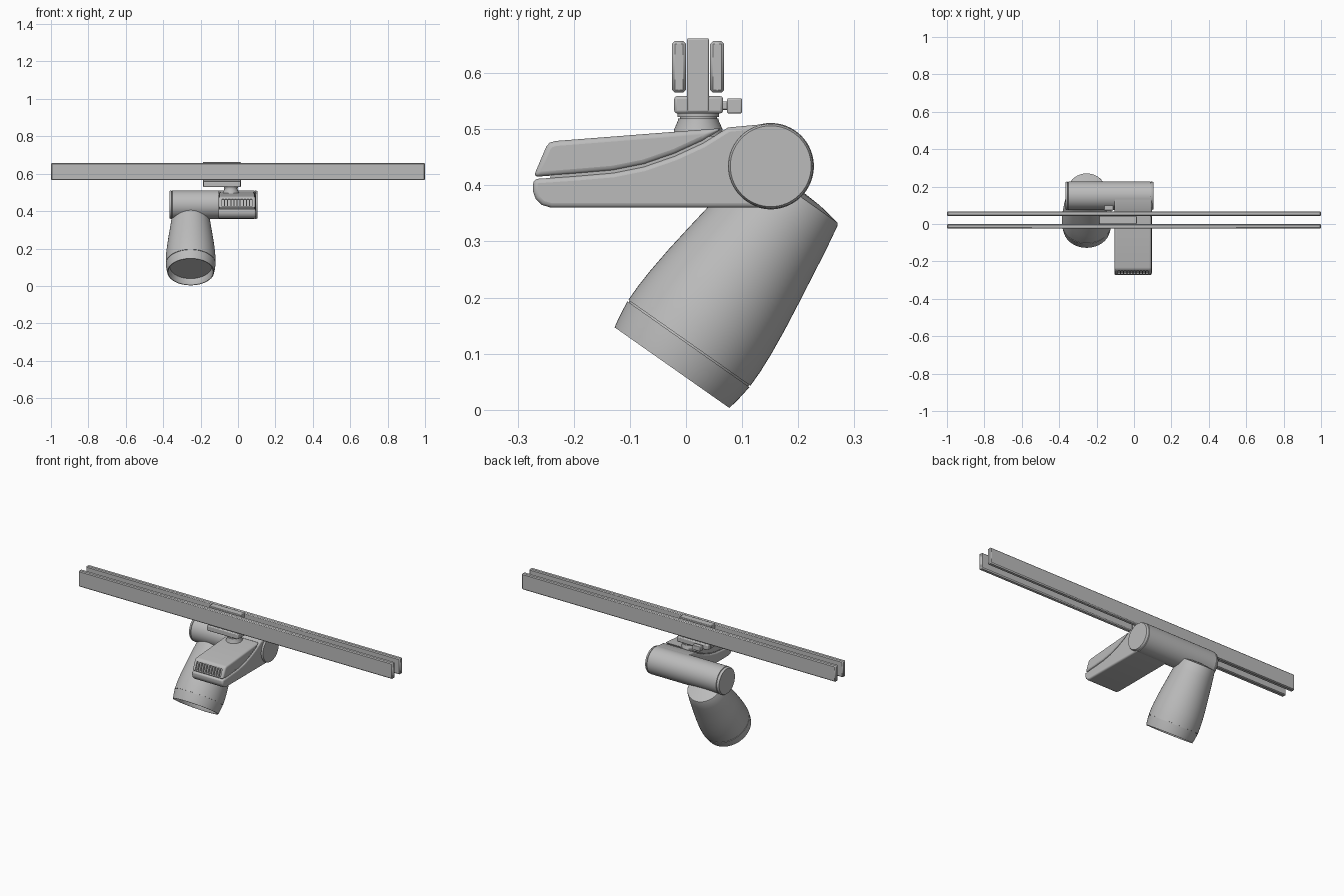
import bpy, bmesh, math
from mathutils import Matrix, Vector

if "Cube" in bpy.data.objects:
    bpy.data.objects.remove(bpy.data.objects["Cube"])

grey = bpy.data.materials.new("satin grey")
grey.use_nodes = True
COLOUR = (0.5, 0.5, 0.5, 1)
grey.diffuse_color = COLOUR
grey.node_tree.nodes["Principled BSDF"].inputs["Base Color"].default_value = COLOUR


def finish(name, bm, bevel=0, segments=3, smooth=True):
    bmesh.ops.recalc_face_normals(bm, faces=bm.faces)
    mesh = bpy.data.meshes.new(name)
    bm.to_mesh(mesh)
    bm.free()
    mesh.materials.append(grey)
    obj = bpy.data.objects.new(name, mesh)
    bpy.context.collection.objects.link(obj)
    if bevel:
        mod = obj.modifiers.new("Bevel", "BEVEL")
        mod.width, mod.segments = bevel, segments
        mod.limit_method, mod.angle_limit = "ANGLE", math.radians(40)
    if smooth:
        bpy.ops.object.select_all(action="DESELECT")
        obj.select_set(True)
        bpy.context.view_layer.objects.active = obj
        bpy.ops.object.shade_smooth_by_angle(angle=math.radians(35))
    return obj


def add_box(bm, x, y, z, turn=Matrix()):
    """Box between the (min, max) pairs."""
    size = Matrix.Diagonal((x[1] - x[0], y[1] - y[0], z[1] - z[0], 1))
    mid = Matrix.Translation([sum(p) / 2 for p in (x, y, z)])
    bmesh.ops.create_cube(bm, size=1, matrix=mid @ turn @ size)


def box(name, x, y, z, bevel=0.0, segments=1):
    bm = bmesh.new()
    add_box(bm, x, y, z)
    return finish(name, bm, bevel, segments)


def extrude_x(name, profile, x0, x1, bevel=0.0):
    """Extrude a (y, z) outline along x."""
    bm = bmesh.new()
    face = bm.faces.new([bm.verts.new((x0, y, z)) for y, z in profile])
    new = bmesh.ops.extrude_face_region(bm, geom=[face])["geom"]
    verts = [v for v in new if isinstance(v, bmesh.types.BMVert)]
    bmesh.ops.translate(bm, verts=verts, vec=(x1 - x0, 0, 0))
    return finish(name, bm, bevel)


def lathe(name, profile, origin, axis, sides=64):
    """Turn a (distance, radius) profile round an axis."""
    turn = Vector(axis).to_track_quat("Z", "Y").to_matrix().to_4x4()
    place = Matrix.Translation(origin) @ turn
    bm = bmesh.new()
    rings = []
    for t, r in profile:
        count = sides if r else 1
        rings.append([bm.verts.new(place @ Vector((r * math.cos(a), r * math.sin(a), t)))
                      for a in (i * math.tau / sides for i in range(count))])
    for a, b in zip(rings, rings[1:]):
        for i in range(sides):
            loop = [a[i % len(a)], a[(i + 1) % len(a)], b[(i + 1) % len(b)], b[i % len(b)]]
            bm.faces.new(list(dict.fromkeys(loop)))
    return finish(name, bm)


# Track: two parallel bars
for name, y in (("front_rail", -0.025), ("back_rail", 0.043)):
    box(name, (-1, 1), (y, y + 0.025), (0.565, 0.657), 0.005)

# Track adapter with its locking lever
box("adapter_core", (-0.187, 0.015), (0.002, 0.041), (0.53, 0.662), 0.003, 2)
box("adapter_base", (-0.185, 0.014), (-0.021, 0.066), (0.528, 0.559), 0.005, 2)
box("lever_stem", (-0.15, -0.12), (0.06, 0.08), (0.534, 0.549), 0.002)
box("lever_tab", (-0.16, -0.11), (0.073, 0.1), (0.528, 0.555), 0.003, 2)

# Swivel neck
lathe("swivel_neck", [(0, 0), (0, 0.045), (0.012, 0.043), (0.028, 0.036), (0.031, 0.036),
                      (0.031, 0.033), (0.034, 0.033), (0.034, 0.037), (0.045, 0.037), (0.045, 0)],
      (-0.038, 0.022, 0.488), (0, 0, 1))

# Driver housing: lower tray, upper cover and a core behind the seam
seam = [(-0.272, 0.411), (-0.2, 0.416), (-0.13, 0.422), (-0.075, 0.433),
        (-0.02, 0.452), (0.03, 0.475), (0.075, 0.503)]
tray = [(0.15, 0.51), (0.15, 0.36), (-0.24, 0.36), (-0.257, 0.365), (-0.268, 0.376),
        (-0.273, 0.39)]
extrude_x("driver_tray", tray + seam, -0.105, 0.095, 0.008)
cover = [(y, z + 0.004) for y, z in seam[:-1]] + [(0.066, 0.502), (-0.232, 0.479),
                                                  (-0.243, 0.476), (-0.249, 0.469)]
driver_cover = extrude_x("driver_cover", cover, -0.103, 0.093, 0.009)
extrude_x("driver_core", [(-0.25, 0.39), (0.1, 0.39), (0.1, 0.49), (0.05, 0.488), (-0.225, 0.465)],
          -0.098, 0.088)

# Row of vent slots cut in the sloping nose of the cover
bm = bmesh.new()
lean = Matrix.Rotation(-math.atan2(0.023, 0.056), 4, "X")
SLOTS = 10
for i in range(SLOTS):
    x = -0.08 + i * 0.15 / (SLOTS - 1)
    add_box(bm, (x - 0.0055, x + 0.0055), (-0.271, -0.251), (0.424, 0.467), lean)
cutter = finish("vent_cutter", bm, smooth=False)
cutter.hide_render = True
cutter.hide_viewport = True
cut = driver_cover.modifiers.new("Vents", "BOOLEAN")
cut.operation, cut.solver, cut.object = "DIFFERENCE", "EXACT", cutter

# Horizontal pivot arm with capped ends
R = 0.077
lathe("pivot_arm", [(0, 0), (0, R - 0.005), (0.005, R - 0.002), (0.012, R - 0.001), (0.013, R - 0.004),
                    (0.015, R - 0.004), (0.016, R), (0.455, R), (0.456, R - 0.004),
                    (0.458, R - 0.004), (0.459, R - 0.001), (0.466, R - 0.002),
                    (0.471, R - 0.005), (0.471, 0)],
      (-0.367, 0.151, 0.434), (1, 0, 0))

# Lamp head: recessed mouth, front ring, seam groove, tapering barrel, domed back
lathe("lamp_head", [(0.035, 0), (0.035, 0.112), (0.002, 0.119), (0, 0.121), (0, 0.125),
                    (0.02, 0.129), (0.051, 0.133), (0.051, 0.130), (0.054, 0.130),
                    (0.054, 0.133), (0.085, 0.133), (0.12, 0.131), (0.17, 0.126),
                    (0.223, 0.119), (0.28, 0.111), (0.33, 0.104), (0.376, 0.096),
                    (0.381, 0.093), (0.388, 0.05), (0.391, 0)],
      (-0.253, -0.025, 0.075), (0, 0.575, 0.818))
